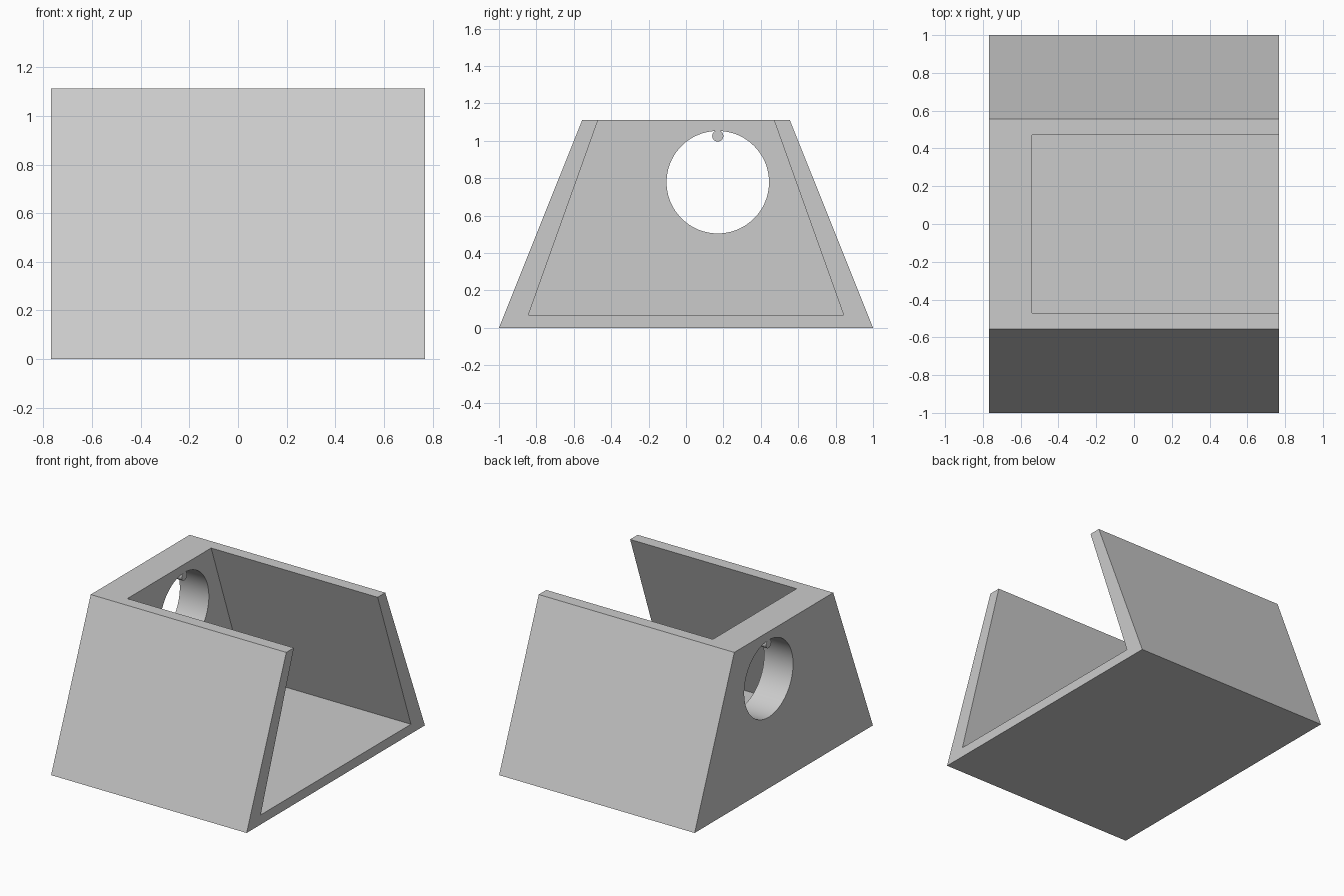
import bpy, bmesh
from math import cos, sin, pi, hypot, radians

cube = bpy.data.objects.get("Cube")
if cube:
    bpy.data.objects.remove(cube, do_unlink=True)

HALF_X, HEIGHT = 0.768, 1.112

grey = bpy.data.materials.new("light_grey")
grey.use_nodes = True
colour = (0.6, 0.6, 0.6, 1)
grey.diffuse_color = colour
grey.node_tree.nodes["Principled BSDF"].inputs["Base Color"].default_value = colour


def prism(name, outline, x0, x1):
    """Extrude a closed (y, z) outline along x."""
    bm = bmesh.new()
    face = bm.faces.new([bm.verts.new((x0, y, z)) for y, z in outline])
    side = bmesh.ops.extrude_face_region(bm, geom=[face])["geom"]
    bmesh.ops.translate(bm, vec=(x1 - x0, 0, 0),
                        verts=[v for v in side if isinstance(v, bmesh.types.BMVert)])
    bmesh.ops.recalc_face_normals(bm, faces=bm.faces)
    mesh = bpy.data.meshes.new(name)
    bm.to_mesh(mesh)
    bm.free()
    mesh.materials.append(grey)
    obj = bpy.data.objects.new(name, mesh)
    bpy.context.collection.objects.link(obj)
    return obj


def trapezoid(low, z0, high, z1):
    return [(-low, z0), (low, z0), (high, z1), (-high, z1)]


def keyed_circle(cy, cz, r, key_z, key_r, n=96, m=24):
    """Round outline with a small rounded key hanging from its top."""
    ring = [(cy + r * sin(2 * pi * i / n), cz + r * cos(2 * pi * i / n)) for i in range(n)]
    ring = [p for p in ring if hypot(p[0] - cy, p[1] - key_z) > key_r]
    key = [(cy - key_r * cos(2 * pi * i / m), key_z - key_r * sin(2 * pi * i / m))
           for i in range(-m // 4, 3 * m // 4)]
    return ring + [p for p in key if hypot(p[0] - cy, p[1] - cz) < r]


# Sloped housing, open at the top and on its left end
housing = prism("housing", trapezoid(1, 0, 0.555, HEIGHT), -HALF_X, HALF_X)

# Cavity sides continue at the same slope past the open top
low, high, floor, over = 0.843, 0.47, 0.068, 0.1
high_over = high - (low - high) / (HEIGHT - floor) * over
cavity = prism("cavity_cutter", trapezoid(low, floor, high_over, HEIGHT + over),
               -0.54, HALF_X + 0.1)

# Keyed round hole through the end wall
hole = prism("hole_cutter", keyed_circle(0.17, 0.779, 0.274, 1.026, 0.03), -0.9, -0.4)

bpy.context.view_layer.objects.active = housing
for cutter in (cavity, hole):
    mod = housing.modifiers.new(cutter.name, "BOOLEAN")
    mod.operation, mod.solver, mod.object = "DIFFERENCE", "EXACT", cutter
    bpy.ops.object.modifier_apply(modifier=mod.name)
    bpy.data.objects.remove(cutter, do_unlink=True)

# Smooth the hole wall, keep the flat edges sharp
bpy.ops.object.select_all(action="DESELECT")
housing.select_set(True)
bpy.ops.object.shade_smooth_by_angle(angle=radians(30))
